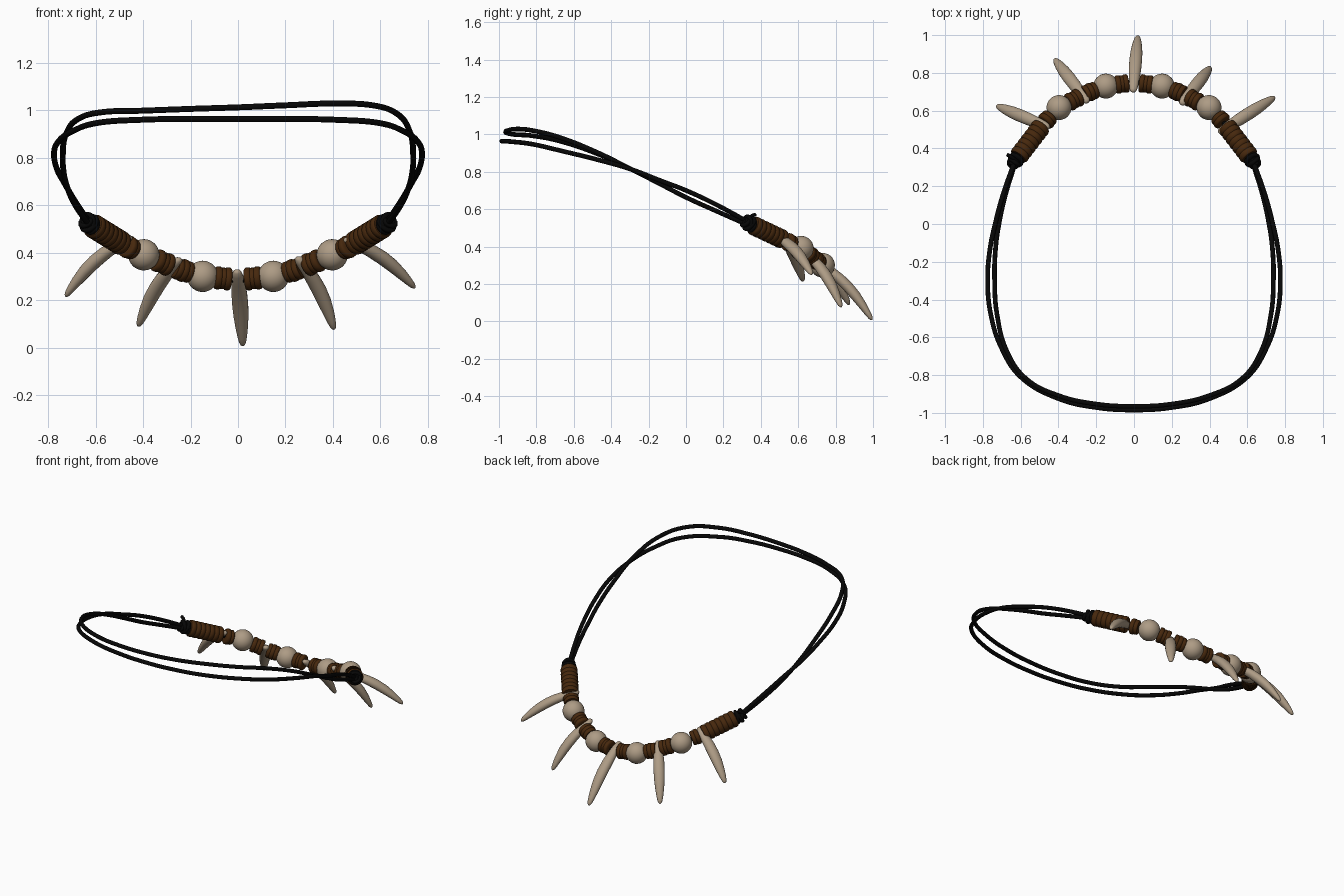
import bpy, bmesh, math
from mathutils import Vector

cube = bpy.data.objects.get("Cube")
if cube:
    bpy.data.objects.remove(cube)


def material(name, rgb, rough):
    m = bpy.data.materials.new(name)
    m.use_nodes = True
    m.diffuse_color = (*rgb, 1)
    bsdf = m.node_tree.nodes["Principled BSDF"]
    bsdf.inputs["Base Color"].default_value = (*rgb, 1)
    bsdf.inputs["Roughness"].default_value = rough
    return m


BLACK = material("black cord", (0.002, 0.002, 0.002), 0.8)
BROWN = material("brown wood", (0.062, 0.021, 0.004), 0.7)
BONE = material("pale bone", (0.42, 0.33, 0.235), 0.6)


def smooth(ob, angle):
    bpy.ops.object.select_all(action='DESELECT')
    ob.select_set(True)
    bpy.context.view_layer.objects.active = ob
    bpy.ops.object.shade_smooth_by_angle(angle=math.radians(angle))


def rings_object(name, rings, mat, angle=50):
    """Skin a list of closed vertex rings, capping both ends."""
    bm = bmesh.new()
    loops = [[bm.verts.new(p) for p in ring] for ring in rings]
    n = len(loops[0])
    for a, b in zip(loops, loops[1:]):
        for i in range(n):
            j = (i + 1) % n
            bm.faces.new((a[i], a[j], b[j], b[i]))
    bm.faces.new(loops[0][::-1])
    bm.faces.new(loops[-1])
    bmesh.ops.recalc_face_normals(bm, faces=bm.faces)
    me = bpy.data.meshes.new(name)
    bm.to_mesh(me)
    bm.free()
    me.materials.append(mat)
    ob = bpy.data.objects.new(name, me)
    bpy.context.collection.objects.link(ob)
    smooth(ob, angle)


def frame(axis):
    d, up = axis.normalized(), Vector((0, 0, 1))
    u = (up - d * up.dot(d)).normalized()
    return d, u, d.cross(u)


def lathe(name, centre, axis, profile, mat, segs=20):
    d, u, s = frame(axis)
    rings = []
    for t, r in profile:
        rings.append([centre + d * t + (u * math.cos(a) + s * math.sin(a)) * r
                      for a in (math.tau * k / segs for k in range(segs))])
    rings_object(name, rings, mat)


def tube(name, points, radius, mat, cyclic=False):
    cu = bpy.data.curves.new(name, 'CURVE')
    cu.dimensions = '3D'
    cu.bevel_depth = radius
    cu.bevel_resolution = 3
    cu.use_fill_caps = True
    cu.resolution_u = 8
    sp = cu.splines.new('BEZIER')
    sp.bezier_points.add(len(points) - 1)
    sp.use_cyclic_u = cyclic
    for bp, p in zip(sp.bezier_points, points):
        bp.co = p
        bp.handle_left_type = bp.handle_right_type = 'AUTO'
    cu.materials.append(mat)
    ob = bpy.data.objects.new(name, cu)
    bpy.context.collection.objects.link(ob)
    bpy.ops.object.select_all(action='DESELECT')
    ob.select_set(True)
    bpy.context.view_layer.objects.active = ob
    bpy.ops.object.convert(target='MESH')
    smooth(bpy.context.object, 60)


# Stringing path, one half, mirrored in x
HALF = [(0, .75, .285), (.15, .73, .3), (.25, .692, .33),
        (.4, .615, .392), (.48, .53, .432), (.625, .34, .522)]


def on_path(x):
    ax = abs(x)
    k = next((i for i in range(len(HALF) - 2) if ax < HALF[i + 1][0]), len(HALF) - 2)
    a, b = Vector(HALF[k]), Vector(HALF[k + 1])
    p = a.lerp(b, (ax - a.x) / (b.x - a.x))
    p.x = x
    return p


def tangent(x):
    return (on_path(x + .03) - on_path(x - .03)).normalized()


def disc_bead(name, x, half, r):
    prof = [(-half, r * .5), (-half, r * .88), (-half * .6, r * .98), (0, r),
            (half * .6, r * .98), (half, r * .88), (half, r * .5)]
    lathe(name, on_path(x), tangent(x), prof, BROWN)


sides = ((1, "left"), (-1, "right"))

# Inner string through the beads
tube("bead_string", [(-x, y, z) for x, y, z in HALF[:0:-1]] + HALF, .012, BLACK)

for s, side in sides:
    # Round beads
    for n, x in enumerate((.149, .397)):
        prof = [(.066 * -math.cos(a), .066 * math.sin(a))
                for a in (.2 + (math.pi - .4) * k / 14 for k in range(15))]
        lathe(f"round_bead_{side}_{n}", on_path(s * x), tangent(s * x), prof, BONE, 28)
    # Small wooden discs between the round beads and teeth
    for n, x in enumerate((.044, .064, .084, .212, .232, .252, .298, .317, .336, .45, .464)):
        disc_bead(f"disc_bead_{side}_{n}", s * x, .014, .046 if n % 2 else .049)
    # Ribbed end barrel
    for n in range(7):
        disc_bead(f"barrel_ring_{side}_{n}", s * (.498 + .0175 * n), .0165, .052)
    # Cord knot: tilted wraps and loose ends
    c, (d, u, w) = on_path(s * .624), frame(tangent(s * .6) * s)
    for n, (off, r, tilt) in enumerate(((-.01, .032, .2), (.004, .034, -.3),
                                        (.016, .031, .4), (.028, .024, -.5))):
        pts = [c + d * (off + r * math.sin(tilt) * math.cos(a)) + (u * math.cos(a) + w * math.sin(a)) * r
               for a in (math.tau * k / 8 for k in range(8))]
        tube(f"knot_wrap_{side}_{n}", pts, .011, BLACK, True)
    lathe(f"knot_core_{side}", c, d, [(-.03, .02), (-.02, .034), (.02, .032), (.045, .015)], BLACK, 12)

# Loose cord end beside the right knot
tube("loose_cord_end", [(-.63, .34, .55), (-.65, .355, .565), (-.672, .368, .57)], .01, BLACK)

# Two neck strands, listed from the knot to the middle of the back
OUTER = [(.63, .335, .53), (.695, .15, .63), (.735, 0, .70), (.762, -.13, .75), (.775, -.3, .815),
         (.758, -.48, .866), (.70, -.66, .91), (.60, -.81, .945), (.4, -.925, .96), (.2, -.972, .963)]
INNER = [(.63, .32, .52), (.682, .15, .595), (.715, 0, .663), (.733, -.13, .73), (.738, -.3, .817),
         (.725, -.48, .902), (.67, -.68, .975), (.57, -.82, 1.006), (.4, -.908, 1.013), (.2, -.953, 1.013)]


def neck_strand(name, half, middle, tilt):
    def end(s):
        return [Vector((s * x, y, z + s * tilt * min(1, max(0, -y - .35) * 2) * min(1, x / .4)))
                for x, y, z in half]
    tube(name, end(1) + [Vector(middle)] + end(-1)[::-1], .0125, BLACK)


neck_strand("outer_neck_strand", OUTER, (0, -.985, .963), 0)
neck_strand("inner_neck_strand", INNER, (0, -.965, 1.012), .015)


# Curved teeth: base, tip
def tooth(name, base, tip):
    base, tip = Vector(base), Vector(tip)
    d, u, w = frame(tip - base)
    prof = [(0, .008), (.02, .017), (.08, .024), (.2, .029), (.35, .033), (.5, .034), (.65, .032),
            (.8, .026), (.9, .020), (.96, .015), (.99, .009), (1, .004)]
    rings = []
    for t, r in prof:
        c = base.lerp(tip, t) + u * .026 * math.sin(math.pi * t)
        rings.append([c + u * math.cos(a) * r * .85 + w * math.sin(a) * r
                      for a in (math.tau * k / 18 for k in range(18))])
    rings_object(name, rings, BONE, 70)


tooth("tooth_centre", (-.005, .70, .325), (.02, .995, .008))
tooth("tooth_inner_left", (.25, .635, .38), (.405, .83, .077))
tooth("tooth_inner_right", (-.245, .645, .375), (-.42, .873, .09))
tooth("tooth_outer_left", (.45, .485, .458), (.745, .672, .252))
tooth("tooth_outer_right", (-.45, .51, .468), (-.727, .626, .216))
